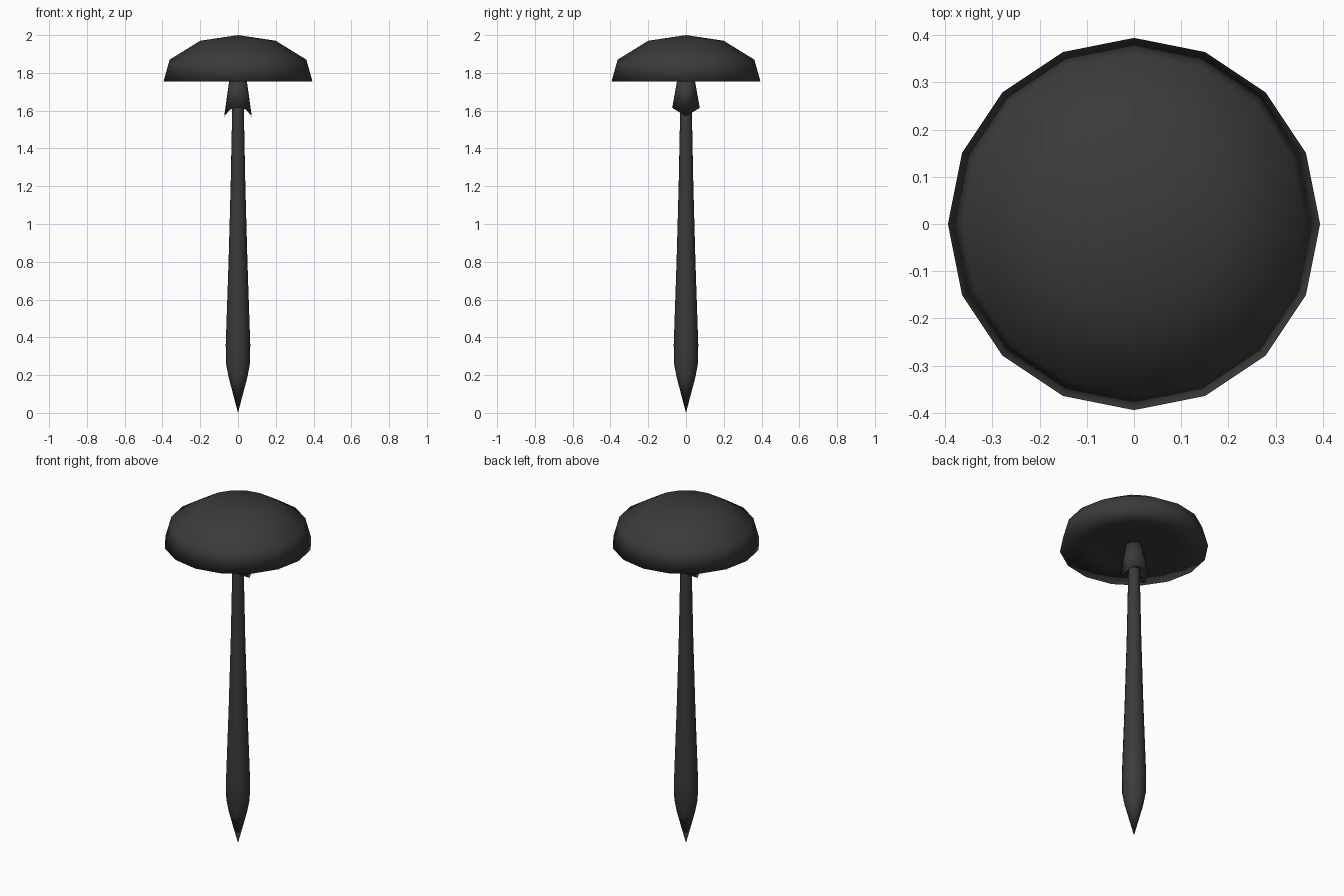
import bpy, bmesh, math

if "Cube" in bpy.data.objects:
    bpy.data.objects.remove(bpy.data.objects["Cube"])

SIDES = 16

dark = bpy.data.materials.new("charcoal")
dark.diffuse_color = (0.043, 0.043, 0.043, 1)
dark.use_nodes = True
dark.node_tree.nodes["Principled BSDF"].inputs["Base Color"].default_value = dark.diffuse_color


def lathe(name, profile, shape=None):
    """Revolve (radius, z) points around z; shape may shift each point's height."""
    bm = bmesh.new()
    rings = []
    for i, (r, z) in enumerate(profile):
        if r == 0:
            rings.append([bm.verts.new((0, 0, z))] * SIDES)
            continue
        ring = []
        for k in range(SIDES):
            a = 2 * math.pi * k / SIDES
            dz = shape(i, a) if shape else 0
            ring.append(bm.verts.new((r * math.cos(a), r * math.sin(a), z + dz)))
        rings.append(ring)
    for lo, hi in zip(rings, rings[1:]):
        for k in range(SIDES):
            n = (k + 1) % SIDES
            corners = list(dict.fromkeys((lo[k], lo[n], hi[n], hi[k])))
            bm.faces.new(corners)
    bmesh.ops.recalc_face_normals(bm, faces=bm.faces)
    for f in bm.faces:
        f.smooth = True
    mesh = bpy.data.meshes.new(name)
    bm.to_mesh(mesh)
    bm.free()
    mesh.materials.append(dark)
    obj = bpy.data.objects.new(name, mesh)
    bpy.context.collection.objects.link(obj)
    return obj


# Domed cap with a nearly flat, slightly hollow underside
lathe("mushroom_cap", [(0, 1.775), (0.24, 1.768), (0.394, 1.755),
                       (0.362, 1.87), (0.2, 1.97), (0, 2.0)])

# Tapering stem with a pointed foot
lathe("stem", [(0, 0), (0.05, 0.19), (0.063, 0.26), (0.065, 0.36),
               (0.05, 0.8), (0.039, 1.2), (0.031, 1.6), (0.029, 1.77), (0, 1.77)])


# Skirt under the cap, its hem dipping on the left and right
def hem(i, a):
    return 0.045 * abs(math.sin(a)) if i == 1 else 0


lathe("skirt", [(0.028, 1.625), (0.073, 1.57), (0.045, 1.77), (0, 1.775)], hem)
